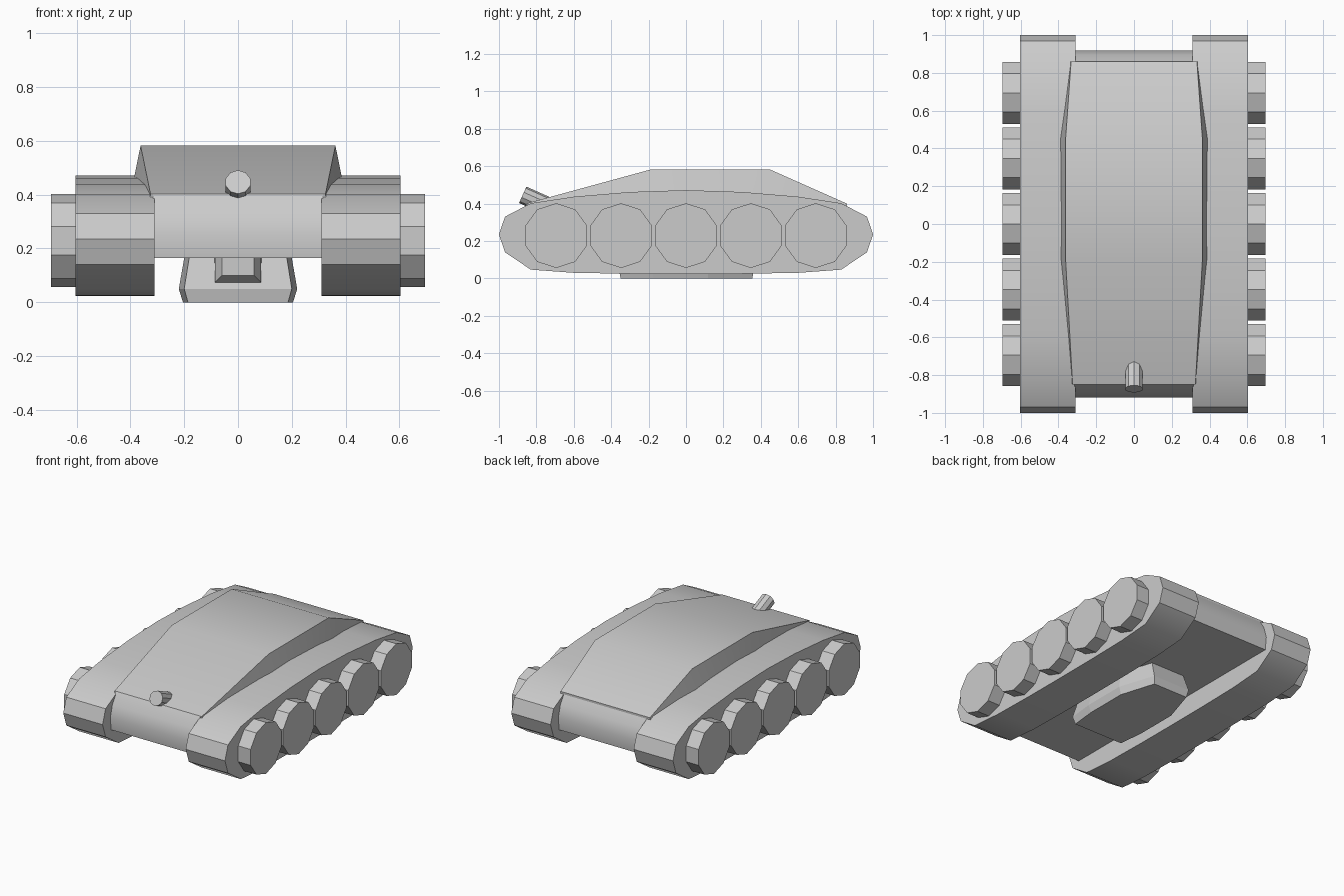
import bpy, bmesh, math
from mathutils import Vector

if "Cube" in bpy.data.objects:
    bpy.data.objects.remove(bpy.data.objects["Cube"])


def finish(name, bm, smooth=False):
    bmesh.ops.recalc_face_normals(bm, faces=bm.faces)
    mesh = bpy.data.meshes.new(name)
    bm.to_mesh(mesh)
    bm.free()
    ob = bpy.data.objects.new(name, mesh)
    bpy.context.collection.objects.link(ob)
    if smooth:
        bpy.ops.object.select_all(action='DESELECT')
        ob.select_set(True)
        bpy.context.view_layer.objects.active = ob
        bpy.ops.object.shade_smooth_by_angle(angle=math.radians(35))
    return ob


def loft(name, rings, smooth=False):
    """Skin a list of equal-length closed rings and cap both ends."""
    bm = bmesh.new()
    vs = [[bm.verts.new(p) for p in r] for r in rings]
    n = len(vs[0])
    for a, b in zip(vs, vs[1:]):
        for i in range(n):
            j = (i + 1) % n
            bm.faces.new((a[i], a[j], b[j], b[i]))
    bm.faces.new(vs[0])
    bm.faces.new(vs[-1])
    return finish(name, bm, smooth)


def extrude_x(name, profile, x0, x1, smooth=False):
    return loft(name, [[(x, y, z) for y, z in profile] for x in (x0, x1)], smooth)


def mirror_y(half):
    return half + [(-y, z) for y, z in reversed(half) if y != 0]


# Track bodies and road wheels
track = mirror_y([(0, 0.472), (-0.3, 0.462), (-0.6, 0.437), (-0.83, 0.402),
                  (-0.968, 0.33), (-1.0, 0.235), (-0.968, 0.14),
                  (-0.83, 0.047), (-0.6, 0.03), (-0.3, 0.025), (0, 0.024)])
# mirrored halves share the centre points, so walk the ring in order
half = track[:11]
track = half + [(-y, z) for y, z in reversed(half[1:-1])]
for side, s in (("right", 1), ("left", -1)):
    extrude_x(side + "_track", track, s * 0.31, s * 0.603, True)
    for i in range(5):
        cy = (i - 2) * 0.347
        wheel = [(cy + 0.173 * math.sin(k * math.pi / 5),
                  0.229 + 0.173 * math.cos(k * math.pi / 5)) for k in range(10)]
        extrude_x(f"{side}_wheel_{i + 1}", wheel, s * 0.59, s * 0.695)

# Lower hull between the tracks
hull = [(-0.85, 0.402), (-0.895, 0.33), (-0.918, 0.25), (-0.908, 0.165),
        (0.908, 0.165), (0.918, 0.25), (0.895, 0.33), (0.85, 0.402)]
extrude_x("hull", hull, -0.315, 0.315, True)

# Sloped upper deck: y, top height, top half width, bottom half width
stations = [(-0.85, 0.402, 0.325, 0.328), (-0.19, 0.582, 0.362, 0.402),
            (0.45, 0.582, 0.362, 0.402), (0.86, 0.40, 0.333, 0.336)]
loft("upper_deck", [[(-wb, y, 0.385), (wb, y, 0.385), (wt, y, zt), (-wt, y, zt)]
                    for y, zt, wt, wb in stations], True)

# Turret body, sunk into the hull and showing underneath
plan = [(0.20, -0.36), (0.22, -0.18), (0.22, 0.12), (0.14, 0.365)]
plan = plan + [(-x, y) for x, y in reversed(plan)]
loft("turret", [[(x * k, y * m, z) for x, y in plan]
                for z, k, m in ((0, 0.93, 0.97), (0.05, 1.0, 1.0), (0.30, 0.80, 0.78))])

# Mantlet
loft("mantlet", [[(w, y, z0), (w, y, z1), (-w, y, z1), (-w, y, z0)]
                 for y, w, z0, z1 in ((-0.25, 0.09, 0.065, 0.28),
                                      (-0.36, 0.085, 0.075, 0.27),
                                      (-0.40, 0.06, 0.10, 0.25))])

# Gun barrel running from the mantlet out through the front deck
tip, root = Vector((0, -0.873, 0.447)), Vector((0, -0.36, 0.218))
axis = (tip - root).normalized()
up = axis.cross(Vector((1, 0, 0))).normalized()
if up.z < 0:
    up = -up
rings = []
for c in (root, tip):
    rings.append([c + 0.048 * (Vector((1, 0, 0)) * math.sin(k * math.pi / 5)
                               + up * math.cos(k * math.pi / 5)) for k in range(10)])
loft("gun_barrel", rings)
